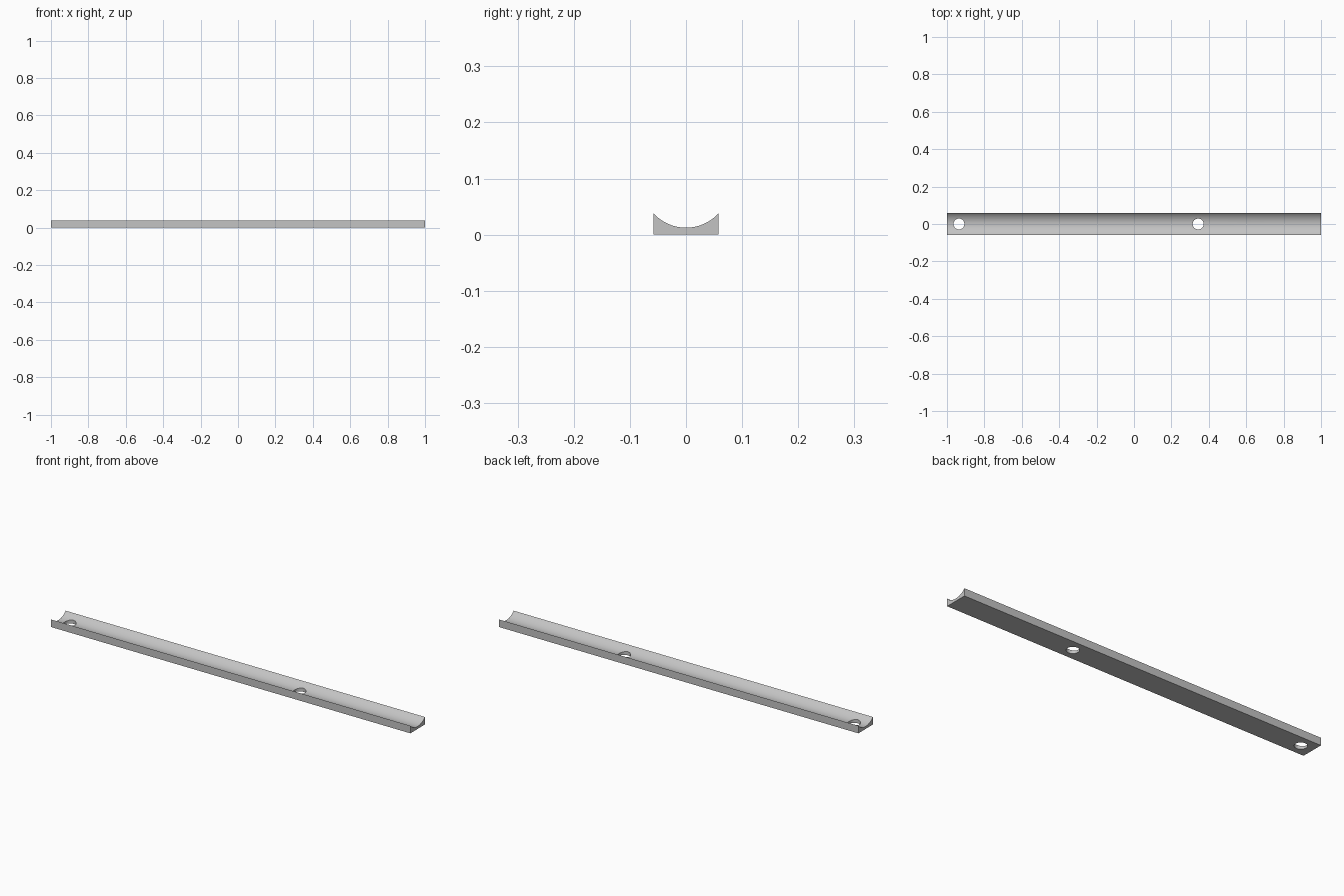
import bpy, bmesh, math

cube = bpy.data.objects.get("Cube")
if cube:
    bpy.data.objects.remove(cube, do_unlink=True)

HALF_LENGTH, HALF_WIDTH, HEIGHT, FLOOR = 1.0, 0.058, 0.038, 0.0125
HOLE_X, HOLE_RADIUS = (-0.936, 0.343), 0.029
ARC_STEPS = 32

grey = bpy.data.materials.new("light grey")
grey.use_nodes = True
colour = (0.55, 0.55, 0.55, 1)
grey.diffuse_color = colour
grey.node_tree.nodes["Principled BSDF"].inputs["Base Color"].default_value = colour

# Cross-section: flat base and sides, circular trough on top
sagitta = HEIGHT - FLOOR
radius = (HALF_WIDTH ** 2 + sagitta ** 2) / (2 * sagitta)
half_angle = math.asin(HALF_WIDTH / radius)
profile = [(-HALF_WIDTH, 0), (HALF_WIDTH, 0)]
for i in range(ARC_STEPS + 1):
    a = half_angle * (1 - 2 * i / ARC_STEPS)
    profile.append((radius * math.sin(a), FLOOR + radius * (1 - math.cos(a))))

# Grooved rail: extrude the section along its length
bm = bmesh.new()
section = bm.faces.new([bm.verts.new((-HALF_LENGTH, y, z)) for y, z in profile])
ends = bmesh.ops.extrude_face_region(bm, geom=[section], use_keep_orig=True)
verts = [v for v in ends["geom"] if isinstance(v, bmesh.types.BMVert)]
bmesh.ops.translate(bm, verts=verts, vec=(2 * HALF_LENGTH, 0, 0))
bmesh.ops.recalc_face_normals(bm, faces=bm.faces)
mesh = bpy.data.meshes.new("grooved_rail")
bm.to_mesh(mesh)
bm.free()
mesh.materials.append(grey)
rail = bpy.data.objects.new("grooved_rail", mesh)
bpy.context.collection.objects.link(rail)

# Screw holes: drill through, then discard the cutters
for x in HOLE_X:
    bpy.ops.mesh.primitive_cylinder_add(vertices=48, radius=HOLE_RADIUS, depth=0.2,
                                        location=(x, 0, 0))
    cutter = bpy.context.object
    cutter.name = "hole_cutter"
    cutter.hide_render = True
    cutter.data.materials.append(grey)
    drill = rail.modifiers.new("drill", "BOOLEAN")
    drill.operation = "DIFFERENCE"
    drill.solver = "EXACT"
    drill.object = cutter
    bpy.ops.object.select_all(action="DESELECT")
    rail.select_set(True)
    bpy.context.view_layer.objects.active = rail
    bpy.ops.object.modifier_apply(modifier=drill.name)
    bpy.data.objects.remove(cutter, do_unlink=True)

bpy.ops.object.shade_smooth_by_angle(angle=math.radians(30))
